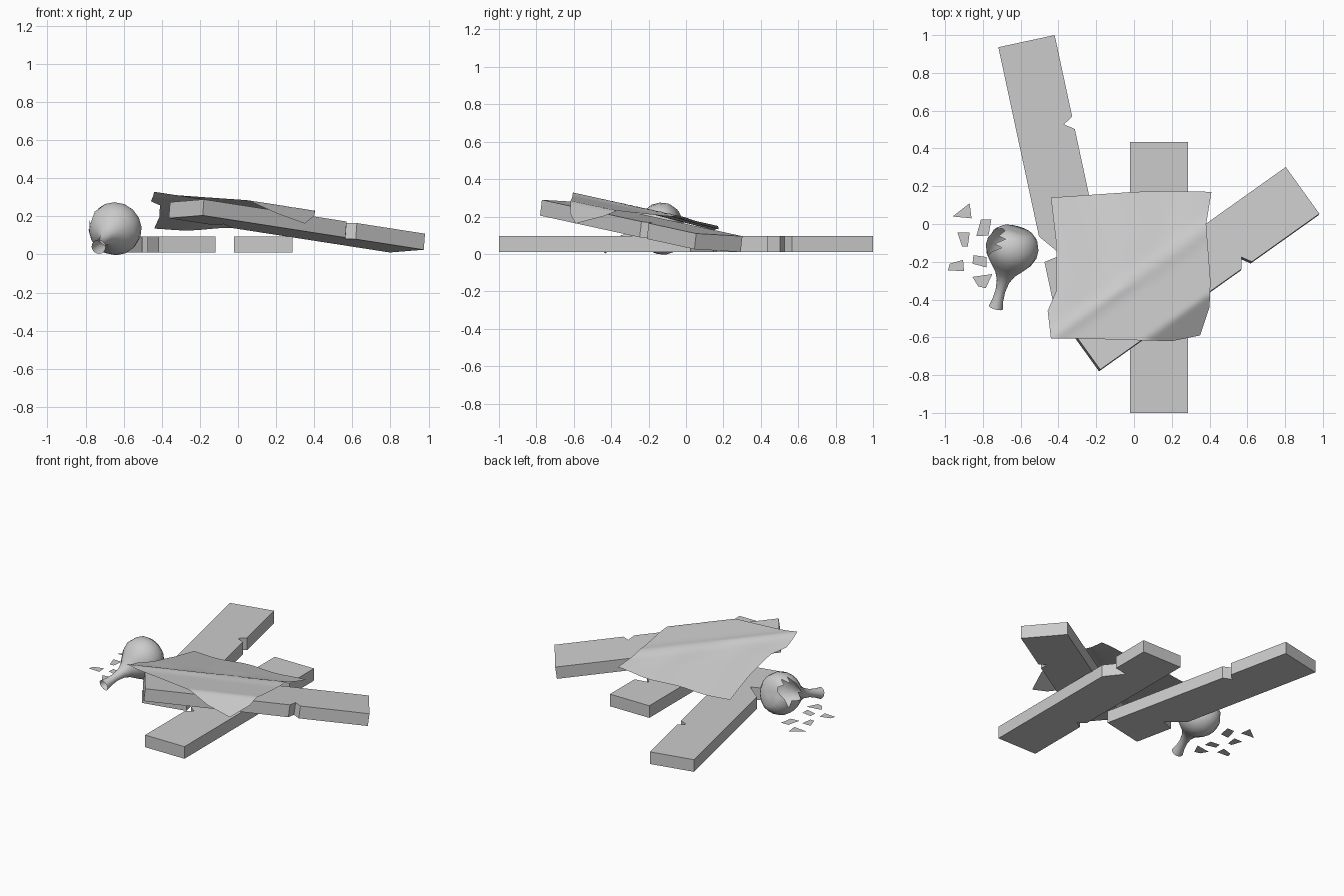
import bpy, bmesh, math
from mathutils import Vector, Matrix

if "Cube" in bpy.data.objects:
    bpy.data.objects.remove(bpy.data.objects["Cube"])


def make(name, verts, faces, smooth=False):
    me = bpy.data.meshes.new(name)
    me.from_pydata([tuple(v) for v in verts], [], faces)
    bm = bmesh.new()
    bm.from_mesh(me)
    bmesh.ops.recalc_face_normals(bm, faces=bm.faces[:])
    bm.to_mesh(me)
    bm.free()
    ob = bpy.data.objects.new(name, me)
    bpy.context.collection.objects.link(ob)
    if smooth:
        for p in me.polygons:
            p.use_smooth = True
    return ob


# Planks: one notched outline (across, along), placed three times
OUTLINE = [(0, 0), (.305, 0), (.305, 1.025), (.209, 1.146), (.305, 1.163),
           (.305, 1.435), (0, 1.435), (0, .509), (.051, .472), (0, .442)]
THICK = .085


def plank(name, origin, along, across):
    u = Vector(along).normalized()
    w = Vector(across)
    w = (w - u * w.dot(u)).normalized()
    n = w.cross(u)
    o, k = Vector(origin), len(OUTLINE)
    verts = [o + w * a + u * b + n * h for h in (0, THICK) for a, b in OUTLINE]
    faces = [list(range(k))[::-1], list(range(k, 2 * k))]
    faces += [(i, (i + 1) % k, k + (i + 1) % k, k + i) for i in range(k)]
    return make(name, verts, faces)


plank("middle_plank", (-.02, -1, .01), (0, 1, 0), (1, 0, 0))
plank("left_plank", (-.42, 1, .01), (.21, -.978, 0), (-.978, -.21, 0))
plank("leaning_plank", (.975, .045, .025), (-1.16, -.825, .18), (-.175, .25, -.015))


# Cloth: patch between four edge lines, draped over the leaning plank
LEFT = [(-.44, -.605), (-.457, -.46), (-.41, -.35), (-.412, -.1), (-.44, .14)]
RIGHT = [(.35, -.59), (.40, -.44), (.405, -.3), (.382, 0), (.41, .17)]
FRONT = [(-.44, -.605), (-.22, -.608), (0, -.615), (.2, -.62), (.35, -.59)]
BACK = [(-.44, .14), (-.22, .155), (0, .17), (.2, .175), (.41, .17)]


def along(line, t):
    i = min(int(t * 4), 3)
    return Vector(line[i]).lerp(Vector(line[i + 1]), t * 4 - i)


def height(p):
    d = p - Vector((.975, .045))
    du = d.dot(Vector((-.815, -.58)))
    dw = d.dot(Vector((-.58, .815)))
    over, under = max(dw - .29, 0), max(-dw - .005, 0)
    z = .142 + .1255 * du - .05 * min(max(dw, 0), .305)
    z -= .22 * over + .6 * under
    z += .006 * math.sin(du * 14 + dw * 5) * min(1, over * 6)
    z += .009 * math.exp(-((dw - .29) / .035) ** 2)
    return max(z, .124)


N = 32
verts = []
for j in range(N + 1):
    for i in range(N + 1):
        s, t = i / N, j / N
        a = along(LEFT, t).lerp(along(RIGHT, t), s)
        b = along(FRONT, s).lerp(along(BACK, s), t)
        c = Vector(FRONT[0]).lerp(Vector(FRONT[4]), s).lerp(
            Vector(BACK[0]).lerp(Vector(BACK[4]), s), t)
        p = a + b - c
        verts.append((p.x, p.y, height(p)))
M = N + 1
faces = [(j * M + i, j * M + i + 1, (j + 1) * M + i + 1, (j + 1) * M + i)
         for j in range(N) for i in range(N)]
make("cloth", verts, faces, True)


# Broken bottle: lathed profile (distance along axis, radius) with a hole
PROFILE = [(0, .02), (0, .085), (.03, .12), (.075, .138), (.12, .139), (.165, .122),
           (.205, .09), (.245, .055), (.29, .034), (.345, .026), (.395, .029), (.44, .038)]
SIDES = 16
base = Vector((-.62, -.035, .163))
axis = (Vector((-.735, -.455, .036)) - base).normalized()
e1 = axis.cross(Vector((0, 0, 1))).normalized()
e2 = axis.cross(e1)
verts = [base + axis * t + (e1 * math.cos(a) + e2 * math.sin(a)) * r
         for t, r in PROFILE
         for a in [2 * math.pi * k / SIDES for k in range(SIDES)]]
faces = [tuple(range(SIDES))]
hole = Vector((-.82, .3, .45)).normalized()
centre = base + axis * .1
for r in range(len(PROFILE) - 1):
    for k in range(SIDES):
        q = [r * SIDES + k, r * SIDES + (k + 1) % SIDES]
        q += [q[1] + SIDES, q[0] + SIDES]
        # Split into triangles so that the broken rim is jagged
        for tri in ((q[0], q[1], q[2]), (q[0], q[2], q[3])):
            mid = sum((verts[i] for i in tri), Vector()) / 3 - centre
            if r > 6 or mid.normalized().dot(hole) < .84:
                faces.append(tri)
bottle = make("broken_bottle", verts, faces, True)
bpy.context.view_layer.objects.active = bottle
bottle.select_set(True)
bpy.ops.object.shade_smooth_by_angle(angle=math.radians(50))

# Shards lying on the ground
SHARDS = [
    [(-.96, .04), (-.87, .11), (-.86, .03)],
    [(-.935, -.045), (-.87, -.045), (-.88, -.12), (-.91, -.12)],
    [(-.81, .025), (-.755, .025), (-.77, -.06), (-.835, -.065)],
    [(-.85, -.165), (-.78, -.175), (-.78, -.23), (-.855, -.21)],
    [(-.975, -.21), (-.905, -.19), (-.9, -.25), (-.985, -.245)],
    [(-.855, -.28), (-.75, -.265), (-.785, -.34), (-.825, -.33)],
]
for n, s in enumerate(SHARDS):
    make(f"shard_{n + 1}", [(x, y, .016) for x, y in s], [tuple(range(len(s)))[::-1]])
